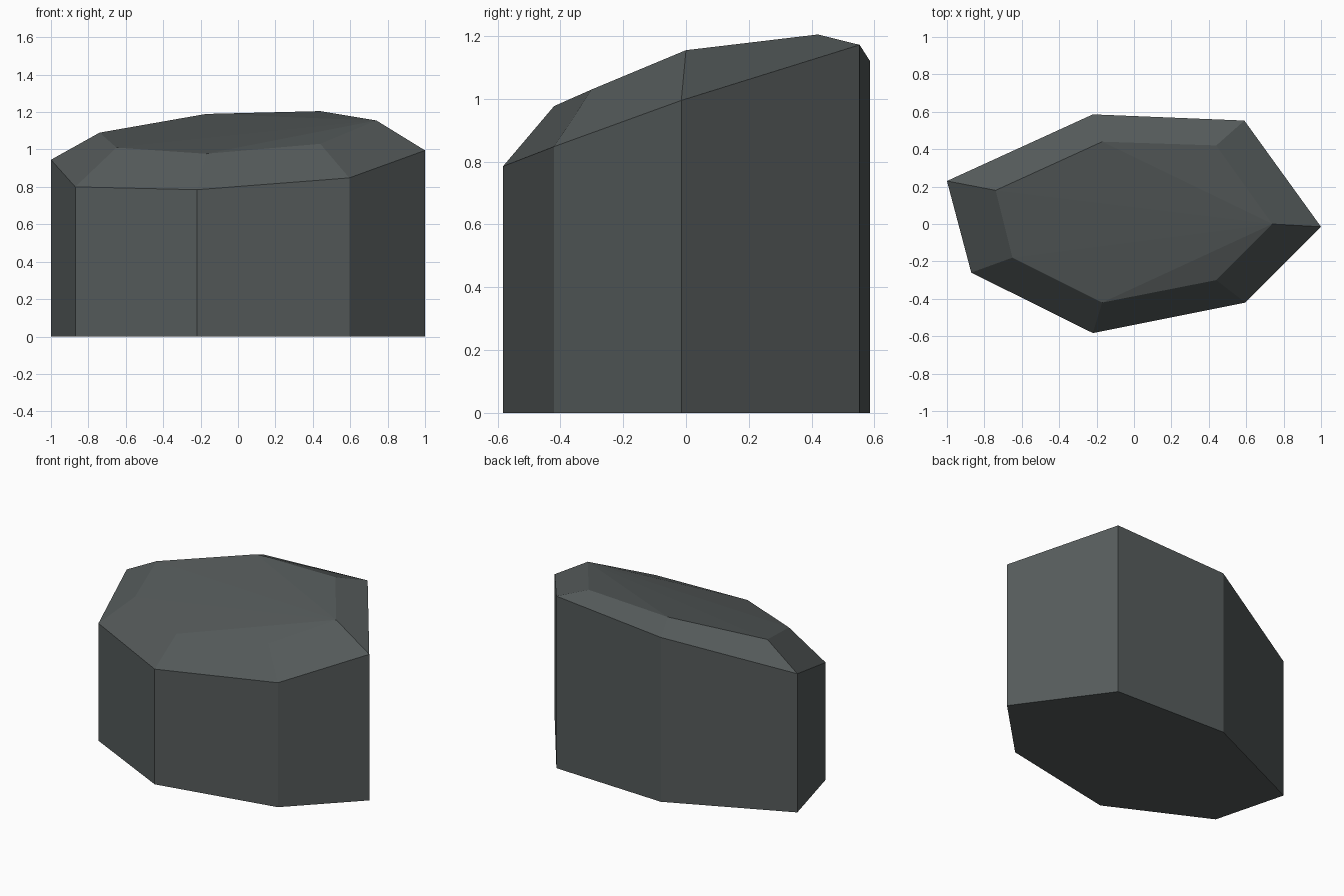
import bpy
import bmesh

if "Cube" in bpy.data.objects:
    bpy.data.objects.remove(bpy.data.objects["Cube"])

# Corners of the rock, anticlockwise seen from above: outer rim and inner crown (x, y, z)
RIM = [(-1.0, 0.23, 0.945), (-0.87, -0.26, 0.80), (-0.22, -0.583, 0.785),
       (0.595, -0.42, 0.848), (1.0, -0.015, 0.995), (0.59, 0.553, 1.172),
       (-0.22, 0.586, 1.12)]
CROWN = [(-0.74, 0.18, 1.09), (-0.65, -0.18, 1.01), (-0.17, -0.42, 0.977),
         (0.44, -0.30, 1.03), (0.74, 0.0, 1.155), (0.44, 0.42, 1.205),
         (-0.17, 0.44, 1.19)]
PEAK = 4  # crown corner from which the top facets fan out

stone = bpy.data.materials.new("dark_grey_stone")
stone.diffuse_color = (0.09, 0.103, 0.103, 1.0)
stone.use_nodes = True
stone.node_tree.nodes["Principled BSDF"].inputs["Base Color"].default_value = stone.diffuse_color

bm = bmesh.new()
base = [bm.verts.new((x, y, 0.0)) for x, y, z in RIM]
rim = [bm.verts.new(p) for p in RIM]
crown = [bm.verts.new(p) for p in CROWN]
n = len(RIM)

# Vertical walls and sloping shoulder
for lower, upper in ((base, rim), (rim, crown)):
    for i in range(n):
        j = (i + 1) % n
        bm.faces.new((lower[i], lower[j], upper[j], upper[i]))

# Flat underside
bm.faces.new(base[::-1])

# Faceted top
for k in range(1, n - 1):
    bm.faces.new((crown[PEAK], crown[(PEAK + k) % n], crown[(PEAK + k + 1) % n]))

bmesh.ops.recalc_face_normals(bm, faces=bm.faces)
mesh = bpy.data.meshes.new("rock")
bm.to_mesh(mesh)
bm.free()
mesh.materials.append(stone)
rock = bpy.data.objects.new("rock", mesh)
bpy.context.collection.objects.link(rock)
